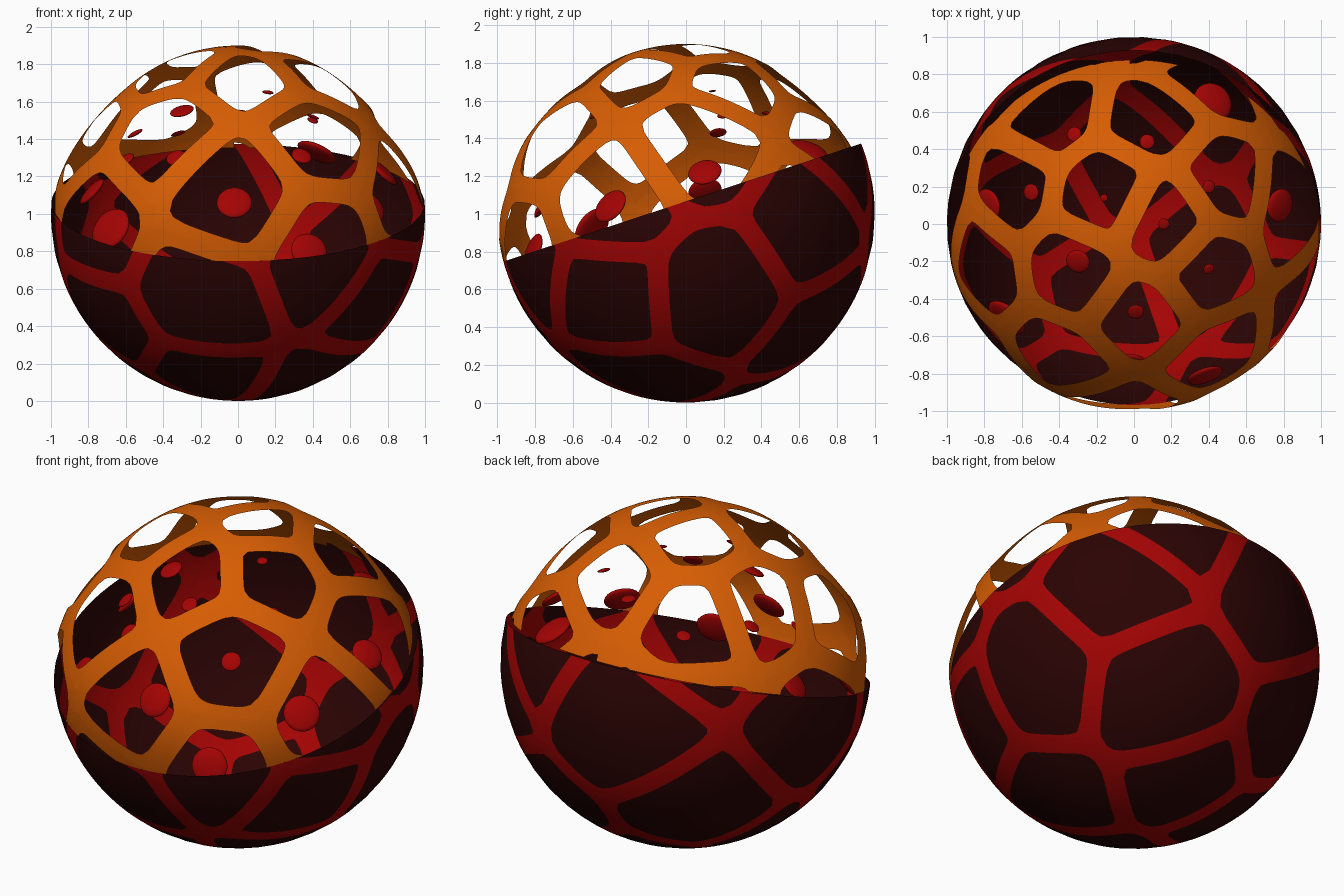
import bpy, bmesh, math
from mathutils import Vector

cube = bpy.data.objects.get("Cube")
if cube:
    bpy.data.objects.remove(cube)


def material(name, rgb):
    m = bpy.data.materials.new(name)
    m.use_nodes = True
    m.diffuse_color = (*rgb, 1)
    bsdf = next(n for n in m.node_tree.nodes if n.type == 'BSDF_PRINCIPLED')
    bsdf.inputs["Base Color"].default_value = (*rgb, 1)
    return m


orange = material("orange", (.68, .11, .001))
red = material("red", (.37, .001, .001))
dark = material("dark maroon", (.024, .001, .001))

CENTRE = Vector((0, 0, 1))
RIM_NORMAL = Vector((0, -.33, 1)).normalized()
RIM_HEIGHT = .063
SAMPLES = 64

# Cell centres: open cells of the cage, then closed cells of the bowl
upper = [(-.18, .18, .9), (.18, .0, .9), (-.36, -.28, .85), (-.46, .58, .6),
         (.1, .62, .76), (.53, .25, .76), (.43, -.26, .8), (.04, -.53, .78),
         (-.69, .22, .64), (.43, .8, .36), (.85, .07, .42), (-.83, -.24, .42),
         (-.41, -.72, .45), (-.03, -.94, .12), (.45, -.72, .42),
         (.86, -.43, .08), (-.77, -.6, -.05)]
lower = [(-.2, .96, .05), (-.97, .12, -.01), (.72, .69, -.03),
         (.47, -.85, -.2), (-.53, .66, -.54), (.36, .69, -.65),
         (.86, .16, -.46), (.78, -.43, -.46), (-.22, -.86, -.47),
         (-.69, -.39, -.58), (.38, -.2, -.9), (-.2, -.4, -.9),
         (-.07, .36, -.93), (-.5, .1, -.86)]
# Extra centres that keep a band of cage along the back of the rim
rim_band = [(-.62, .75, .05), (.08, 1, .1)]


def reach(s, d, n, w):
    """Angle from s along d to the line lying w inside the bisector n."""
    a, b = n.dot(s), n.dot(d)
    return math.atan2(b, a) + math.acos(min(1, w / math.hypot(a, b)))


def add_cell(bm, s, seeds, half_width, sharpness, filled):
    """One spherical cell: a rounded centre patch and its border band."""
    u = s.orthogonal().normalized()
    v = s.cross(u)
    normals = [(s - o).normalized() for o in seeds if o is not s]

    def heading(p):
        return u * math.cos(p) + v * math.sin(p)

    def nearest(p):
        return min(normals, key=lambda n: reach(s, heading(p), n, 0))

    # Spread the rays evenly, moving one onto every cell corner
    step = math.tau / SAMPLES
    angles = [k * step for k in range(SAMPLES)]
    walls = [nearest(p) for p in angles]
    for k in range(SAMPLES):
        a, b = walls[k - 1], walls[k]
        if a is not b:
            m = a * b.dot(s) - b * a.dot(s)
            p = math.atan2(-m.dot(u), m.dot(v))
            mid = (k - .5) * step
            p += round((mid - p) / math.pi) * math.pi
            if abs(p - mid) < step * .6:
                angles[k] = p

    columns = []
    for p in angles:
        d = heading(p)
        # A hair of overlap closes the seams between cells
        outer = min(reach(s, d, n, 0) for n in normals) + .004
        inner = sum(max(reach(s, d, n, half_width), .01) ** -sharpness
                    for n in normals) ** (-1 / sharpness)
        radii = [inner * f for f in (.3, .65, 1)]
        radii += [(inner + outer) / 2, outer]
        columns.append([bm.verts.new(s * math.cos(t) + d * math.sin(t))
                        for t in radii])
    hub = bm.verts.new(s)
    for k, b in enumerate(columns):
        a = columns[k - 1]
        if filled:
            bm.faces.new((hub, a[0], b[0])).material_index = 1
        for i in range(len(a) - 1):
            if filled or i > 1:
                f = bm.faces.new((a[i], a[i + 1], b[i + 1], b[i]))
                f.material_index = 1 if i < 2 else 0
    if not filled:
        bmesh.ops.delete(bm, geom=[x for x in bm.verts if not x.link_faces],
                         context='VERTS')


def make_object(name, bm, mats):
    for f in bm.faces:
        f.smooth = True
    mesh = bpy.data.meshes.new(name)
    bm.to_mesh(mesh)
    bm.free()
    for m in mats:
        mesh.materials.append(m)
    ob = bpy.data.objects.new(name, mesh)
    ob.location = CENTRE
    bpy.context.collection.objects.link(ob)
    return ob


def cell_shell(centres, half_width, sharpness, filled):
    """Full cell sphere trimmed to one side of the tilted rim."""
    bm = bmesh.new()
    seeds = [Vector(c).normalized() for c in centres]
    for s in seeds:
        add_cell(bm, s, seeds, half_width, sharpness, filled)
    bmesh.ops.bisect_plane(bm, geom=bm.verts[:] + bm.edges[:] + bm.faces[:],
                           plane_co=RIM_NORMAL * RIM_HEIGHT,
                           plane_no=RIM_NORMAL,
                           clear_outer=filled, clear_inner=not filled)
    return bm


# Closed bowl with maroon panels
make_object("bowl", cell_shell(upper + lower, .055, 16, True), [red, dark])

# Open cage, drawing in from the bowl as it rises
cage = cell_shell(upper + lower + rim_band, .07, 10, False)
for vert in cage.verts:
    rise = min(max((vert.co.z + .1) / .9, 0), 1)
    vert.co *= 1 - .1 * math.sin(rise * math.pi / 2) ** 2
make_object("cage", cage, [orange])

# Floating discs: position and radius
discs = [(.42, .65, .33, .11), (.78, .1, .22, .09), (-.55, .17, .43, .045),
         (-.32, .48, .43, .04), (.07, .44, .53, .04), (-.16, .14, .65, .02),
         (.4, .2, .52, .035), (.16, 0, .65, .03), (-.3, -.2, .55, .065),
         (-.6, -.2, .29, .05), (.4, -.24, .5, .03), (.01, -.47, .53, .045),
         (.34, -.55, .31, .055), (-.33, -.55, .3, .055),
         (-.02, -.75, .06, .095), (.7, -.4, .04, .1), (-.68, -.5, -.08, .12),
         (.38, -.81, -.2, .1), (-.78, .1, .12, .09)]
for x, y, z, radius in discs:
    p = Vector((x, y, z))
    bm = bmesh.new()
    bmesh.ops.create_uvsphere(bm, u_segments=24, v_segments=12, radius=radius)
    bmesh.ops.scale(bm, vec=(1, 1, .25), verts=bm.verts)
    disc = make_object("floating_disc", bm, [red])
    disc.location = CENTRE + p
    facing = p - Vector((0, .3, -.6))
    disc.rotation_euler = facing.to_track_quat('Z', 'Y').to_euler()
